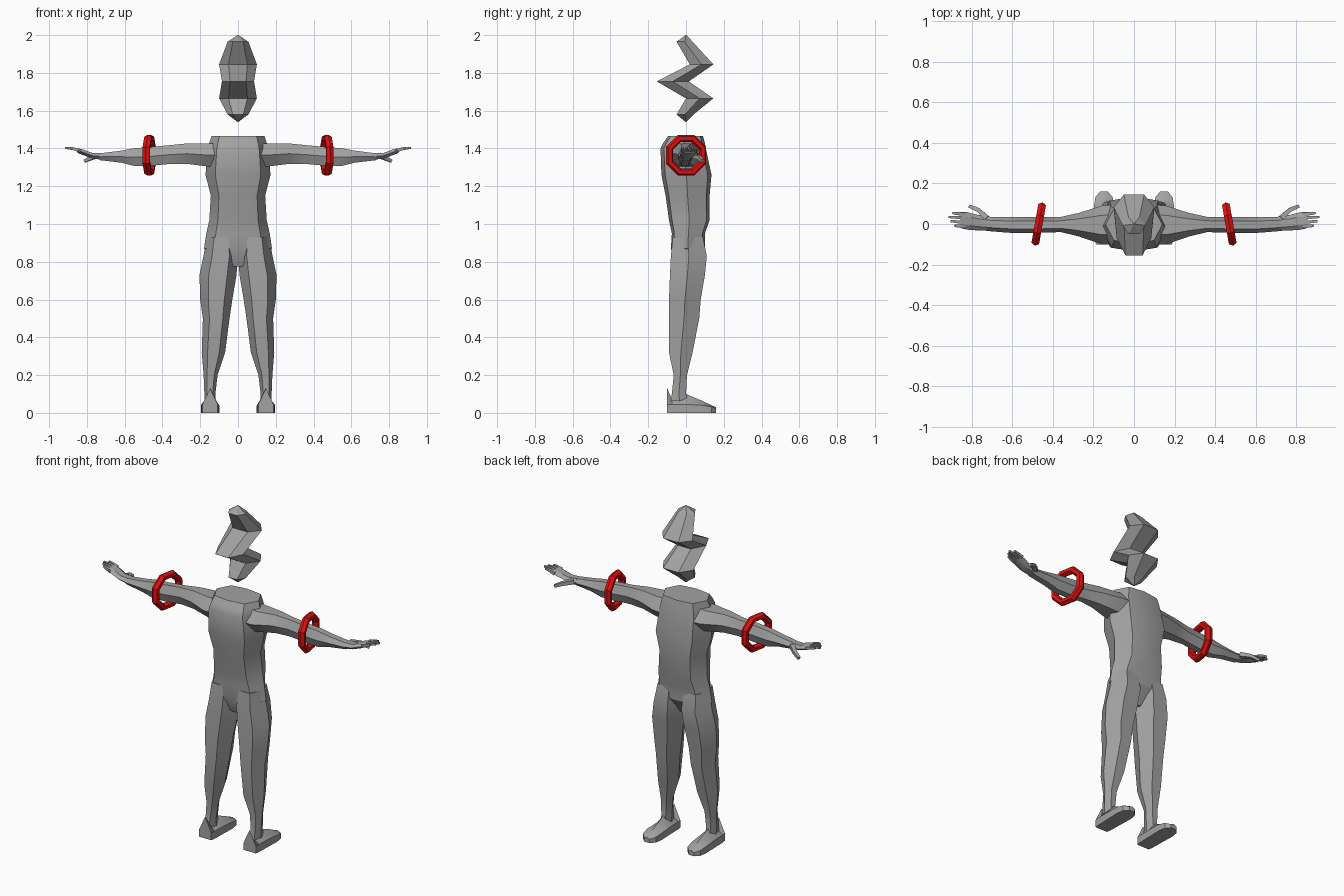
import bpy, bmesh, math
from mathutils import Vector

cube = bpy.data.objects.get("Cube")
if cube:
    bpy.data.objects.remove(cube)


def material(name, colour):
    m = bpy.data.materials.new(name)
    m.use_nodes = True
    m.diffuse_color = colour
    m.node_tree.nodes["Principled BSDF"].inputs["Base Color"].default_value = colour
    return m


grey = material("body grey", (0.36, 0.36, 0.36, 1))
red = material("band red", (0.75, 0.005, 0.005, 1))


def loft(name, rings, mat=grey, mirror=False, smooth=True, closed=False):
    """Skin a list of equal-length point rings, with caps unless closed."""
    bm = bmesh.new()
    rows = [[bm.verts.new(p) for p in ring] for ring in rings]
    n = len(rows[0])
    pairs = list(zip(rows, rows[1:]))
    if closed:
        pairs.append((rows[-1], rows[0]))
    else:
        bm.faces.new(rows[0])
        bm.faces.new(rows[-1])
    for a, b in pairs:
        for i in range(n):
            j = (i + 1) % n
            bm.faces.new((a[i], a[j], b[j], b[i]))
    bmesh.ops.recalc_face_normals(bm, faces=bm.faces)
    me = bpy.data.meshes.new(name)
    bm.to_mesh(me)
    bm.free()
    me.materials.append(mat)
    ob = bpy.data.objects.new(name, me)
    bpy.context.collection.objects.link(ob)
    if smooth:
        bpy.ops.object.select_all(action="DESELECT")
        ob.select_set(True)
        bpy.context.view_layer.objects.active = ob
        bpy.ops.object.shade_smooth_by_angle(angle=math.radians(32))
    if mirror:
        ob.modifiers.new("mirror", "MIRROR")
    return ob


# Unit cross-sections
BODY = [(1, 0), (.7, .85), (0, 1), (-.7, .85), (-1, 0), (-.7, -.85), (0, -1), (.7, -.85)]
HEX = [(math.cos(math.tau * i / 6), math.sin(math.tau * i / 6)) for i in range(6)]
LEG = [(1, 0), (.5, 1), (-.5, 1), (-1, 0), (-.5, -1), (.5, -1)]


def level(section, z, x0, x1, y0, y1):
    """Horizontal ring filling the given x and y range."""
    return [((x0 + x1) / 2 + u * (x1 - x0) / 2, (y0 + y1) / 2 + v * (y1 - y0) / 2, z)
            for u, v in section]


def slice_x(section, x, y0, y1, z0, z1):
    """Upright ring across the arm."""
    return [(x, (y0 + y1) / 2 + u * (y1 - y0) / 2, (z0 + z1) / 2 + v * (z1 - z0) / 2)
            for u, v in section]


# Head: faceted zigzag stack
loft("head", [level(LEG, z, -w, w, a, b) for z, w, a, b in [
    (1.54, .002, -.002, .002), (1.58, .055, -.05, .04), (1.665, .1, 0, .145),
    (1.755, .085, -.155, .015), (1.845, .1, .02, .145),
    (1.965, .055, -.05, .035), (2, .002, -.002, .002)]], smooth=False)

# Torso
loft("torso", [level(BODY, z, -w, w, a, b) for z, w, a, b in [
    (.775, .03, -.04, .04), (.87, .18, -.08, .1), (.95, .168, -.075, .1),
    (1.02, .152, -.09, .125), (1.15, .144, -.108, .125), (1.26, .172, -.13, .135),
    (1.40, .16, -.135, .105), (1.43, .152, -.12, .1), (1.465, .14, -.095, .09)]])

# Legs
loft("legs", [level(LEG, z, *box) for z, *box in [
    (.93, .01, .165, -.07, .09), (.83, .0, .183, -.08, .11), (.73, .008, .204, -.085, .1),
    (.6, .03, .2, -.09, .078), (.5, .045, .186, -.09, .07), (.32, .068, .192, -.09, .035),
    (.2, .108, .182, -.065, .005), (.1, .12, .178, -.075, .0), (.04, .12, .178, -.085, .02)]],
    mirror=True)

# Feet: flat soles with a ridge that rises to a point at the heel
loft("feet", [[(.148 - w, y, 0), (.148 + w, y, 0), (.148 + w, y, side), (.148, y, top),
               (.148 - w, y, side)] for y, w, side, top in [
    (-.1, .04, .045, .13), (-.075, .044, .045, .075), (0, .046, .045, .1),
    (.09, .049, .04, .062), (.135, .042, .032, .04), (.16, .018, .022, .03)]], mirror=True)

# Arms
loft("arms", [slice_x(HEX, *r) for r in [
    (.1, -.1, .095, 1.29, 1.44), (.16, -.1, .09, 1.295, 1.435), (.27, -.062, .055, 1.31, 1.435),
    (.36, -.04, .035, 1.31, 1.425), (.47, -.043, .033, 1.3, 1.415), (.55, -.045, .035, 1.3, 1.408),
    (.62, -.043, .035, 1.32, 1.393), (.73, -.034, .035, 1.335, 1.377)]], mirror=True)

# Palms
loft("palms", [slice_x(HEX, *r) for r in [
    (.71, -.033, .036, 1.335, 1.378), (.77, -.032, .045, 1.345, 1.378),
    (.82, -.028, .058, 1.362, 1.397), (.85, -.022, .058, 1.375, 1.403)]], mirror=True)


def digit(name, points, r):
    """Four-sided finger along a short path."""
    corners = [(1, 1), (-1, 1), (-1, -1), (1, -1)]
    rings = []
    for i, p in enumerate(points):
        t = Vector(points[min(i + 1, len(points) - 1)]) - Vector(points[max(i - 1, 0)])
        side = t.cross(Vector((0, 0, 1))).normalized()
        up = side.cross(t).normalized()
        k = r * (1 - .2 * i)
        rings.append([Vector(p) + k * (u * side + v * up) for u, v in corners])
    loft(name, rings, mirror=True)


# Fingers and thumbs
for i, (y, tip) in enumerate([(-.012, .885), (.009, .905), (.03, .915), (.049, .895)]):
    digit("fingers_%d" % (i + 1),
          [(.835, y, 1.386), (.87, y + .002, 1.398), (tip, y + .005, 1.403)], .009)
digit("thumbs", [(.725, .03, 1.362), (.77, .07, 1.352), (.812, .088, 1.333)], .013)

# Arm bands: eight-sided tilted rings
tilt = math.radians(10)
band = []
for i in range(8):
    a = math.tau * (i + .5) / 8
    ring = []
    for u, v in HEX:
        r = .096 + .021 * u
        x, y, z = .022 * v, r * math.cos(a), r * math.sin(a)
        ring.append((.47 + x * math.cos(tilt) - y * math.sin(tilt),
                     x * math.sin(tilt) + y * math.cos(tilt), 1.364 + z))
    band.append(ring)
loft("arm_bands", band, red, mirror=True, smooth=False, closed=True)
